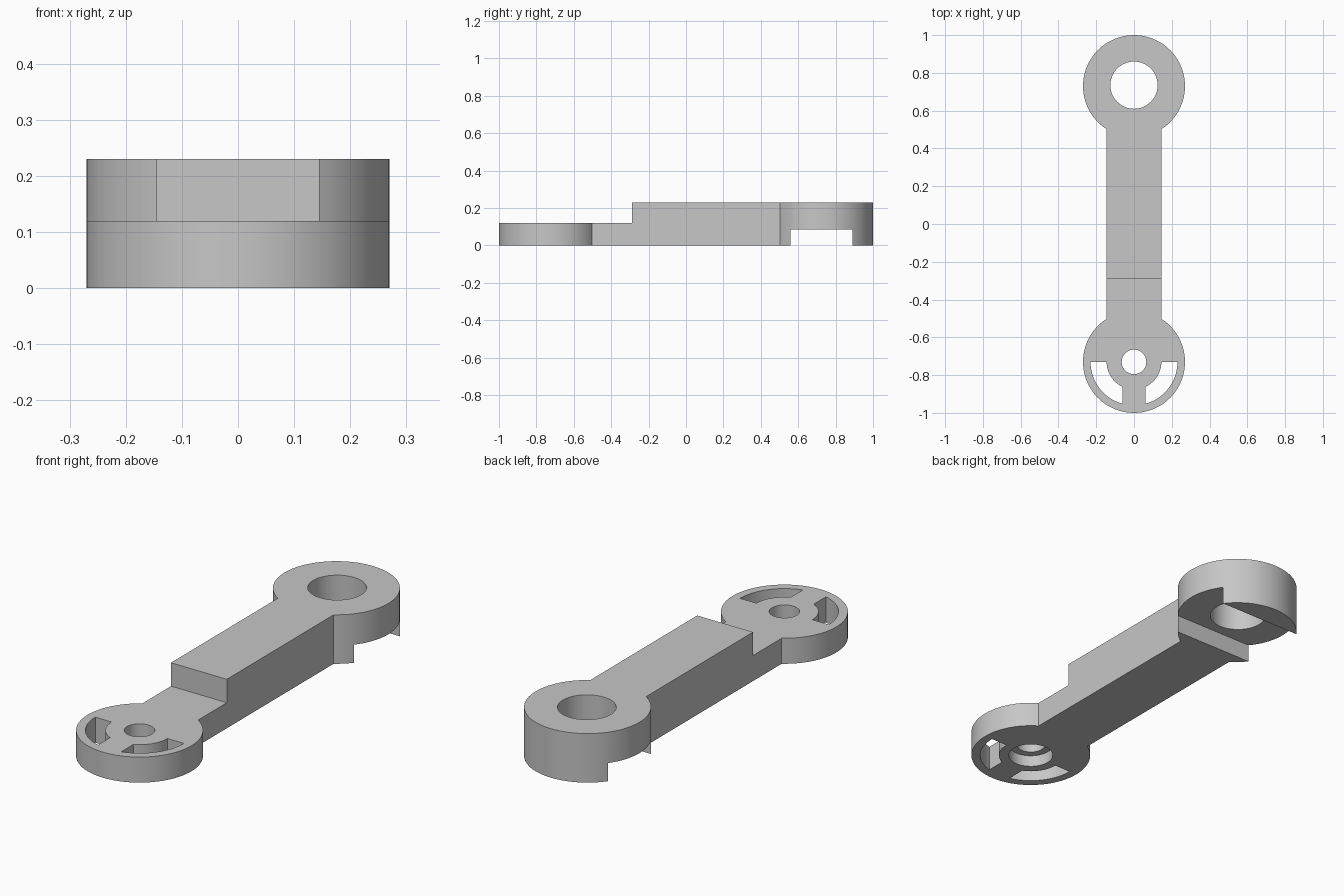
import bpy
import bmesh
from math import acos, asin, cos, pi, sin

cube = bpy.data.objects.get("Cube")
if cube:
    bpy.data.objects.remove(cube, do_unlink=True)

# Main dimensions
END_Y, END_R, HALF_W = 0.73, 0.27, 0.145
TOP, LOW_TOP = 0.23, 0.12
EPS = 0.05

grey = bpy.data.materials.new("plain grey")
grey.use_nodes = True
color = (0.57, 0.57, 0.57, 1)
grey.diffuse_color = color
grey.node_tree.nodes["Principled BSDF"].inputs["Base Color"].default_value = color


def arc(cy, r, start, end, steps):
    """Points of an arc centred on x = 0, y = cy."""
    angles = [start + (end - start) * i / steps for i in range(steps + 1)]
    return [(r * cos(a), cy + r * sin(a)) for a in angles]


def circle(cy, r, steps=64):
    return arc(cy, r, 0, 2 * pi, steps)[:-1]


def box(x, y0, y1):
    return [(-x, y0), (x, y0), (x, y1), (-x, y1)]


def prism(name, outline, z0, z1):
    """Extrude a flat outline upward into a closed solid."""
    bm = bmesh.new()
    face = bm.faces.new([bm.verts.new((x, y, z0)) for x, y in outline])
    new = bmesh.ops.extrude_face_region(bm, geom=[face])["geom"]
    verts = [v for v in new if isinstance(v, bmesh.types.BMVert)]
    bmesh.ops.translate(bm, verts=verts, vec=(0, 0, z1 - z0))
    bmesh.ops.recalc_face_normals(bm, faces=bm.faces)
    mesh = bpy.data.meshes.new(name)
    bm.to_mesh(mesh)
    bm.free()
    mesh.materials.append(grey)
    obj = bpy.data.objects.new(name, mesh)
    bpy.context.collection.objects.link(obj)
    return obj


# Link body: two round ends joined by a straight bar
neck = asin(HALF_W / END_R)
back_end = arc(END_Y, END_R, neck - pi / 2, 3 * pi / 2 - neck, 72)
front_end = [(-x, -y) for x, y in back_end]
body = prism("link_arm", back_end + front_end, 0, TOP)

# Curved window beside the front hub, mirrored to the other side
outer_r, inner_r, rib = 0.23, 0.145, 0.06
window = (arc(-END_Y, outer_r, -acos(rib / outer_r), 0, 20)
          + arc(-END_Y, inner_r, 0, -acos(rib / inner_r), 16))
mirrored = [(-x, y) for x, y in window]

# Step, fork slot, bores and windows to remove
cuts = [
    ("step_cutter", box(0.5, -1.1, -0.29), LOW_TOP, TOP + EPS),
    ("fork_slot_cutter", box(0.5, 0.56, 0.89), -EPS, 0.085),
    ("back_bore_cutter", circle(END_Y + 0.005, 0.125), -EPS, TOP + EPS),
    ("front_bore_cutter", circle(-END_Y, 0.065), -EPS, TOP + EPS),
    ("counterbore_cutter", circle(-END_Y, 0.1), -EPS, 0.055),
    ("left_window_cutter", window, -EPS, TOP + EPS),
    ("right_window_cutter", mirrored, -EPS, TOP + EPS),
]
bpy.context.view_layer.objects.active = body
for name, outline, z0, z1 in cuts:
    cutter = prism(name, outline, z0, z1)
    mod = body.modifiers.new(name, "BOOLEAN")
    mod.operation = "DIFFERENCE"
    mod.solver = "EXACT"
    mod.object = cutter
    bpy.ops.object.modifier_apply(modifier=mod.name)
    bpy.data.objects.remove(cutter, do_unlink=True)

# Smooth round walls, crisp edges
bpy.ops.object.select_all(action="DESELECT")
body.select_set(True)
bpy.ops.object.shade_smooth_by_angle(angle=pi / 6)
